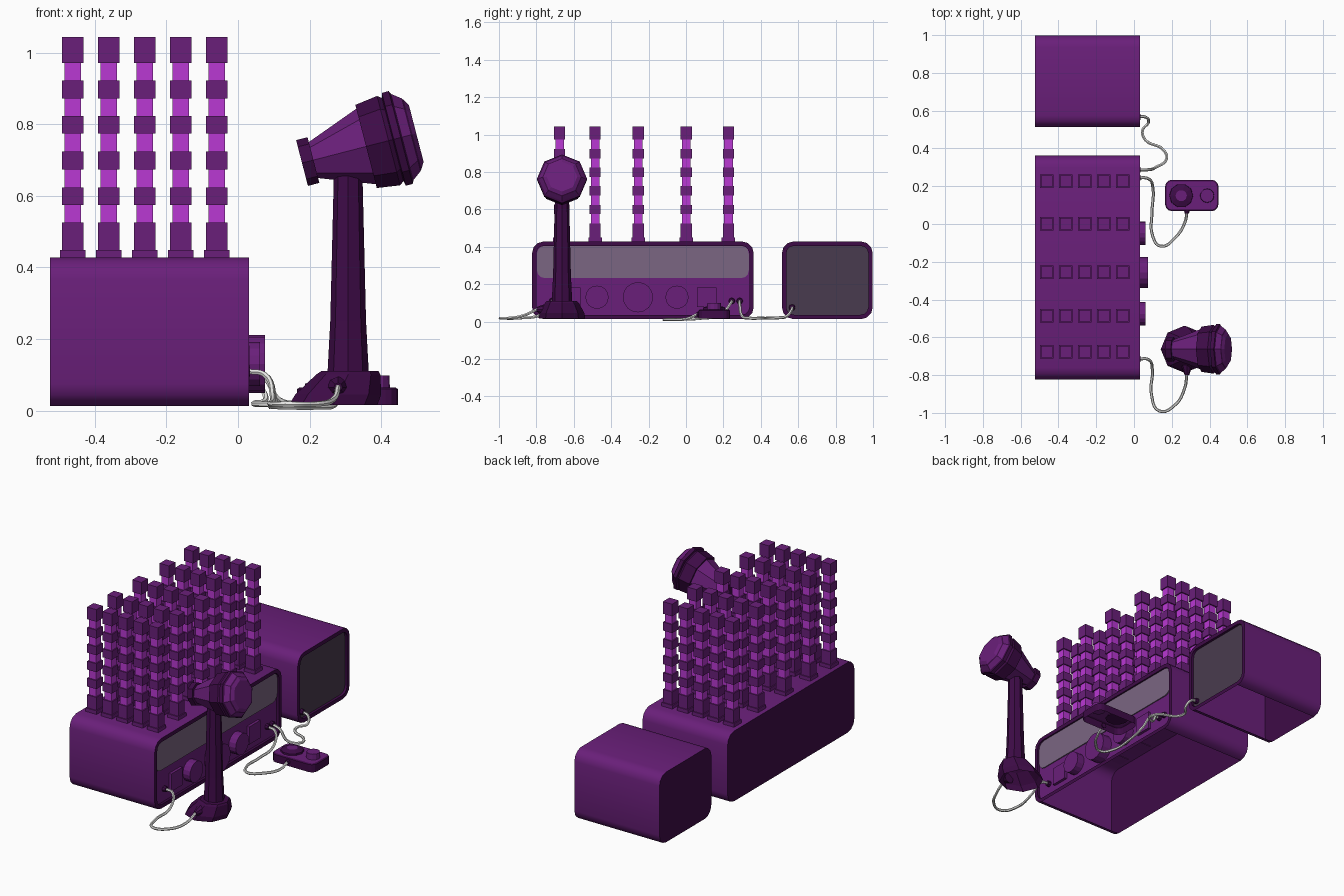
import bpy, bmesh, math
from mathutils import Matrix, Vector

if "Cube" in bpy.data.objects:
    bpy.data.objects.remove(bpy.data.objects["Cube"])


def mat(name, r, g, b):
    m = bpy.data.materials.new(name)
    lin = [((c / 255 + 0.055) / 1.055) ** 2.4 if c > 10 else c / 255 / 12.92 for c in (r, g, b)]
    m.diffuse_color = (*lin, 1)
    m.use_nodes = True
    m.node_tree.nodes["Principled BSDF"].inputs["Base Color"].default_value = m.diffuse_color
    return m


PURPLE = mat("purple", 106, 31, 122)
DARK = mat("dark_purple", 62, 11, 71)
BRIGHT = mat("bright_purple", 186, 56, 212)
SCREEN = mat("screen_grey", 123, 102, 130)
CLOTH = mat("speaker_grey", 73, 59, 78)
CABLE = mat("cable_grey", 248, 248, 246)


def finish(bm, name, mats, smooth=False):
    bmesh.ops.recalc_face_normals(bm, faces=bm.faces)
    me = bpy.data.meshes.new(name)
    bm.to_mesh(me)
    bm.free()
    ob = bpy.data.objects.new(name, me)
    bpy.context.collection.objects.link(ob)
    for m in mats:
        me.materials.append(m)
    if smooth:
        bpy.ops.object.select_all(action='DESELECT')
        ob.select_set(True)
        bpy.context.view_layer.objects.active = ob
        bpy.ops.object.shade_smooth_by_angle(angle=math.radians(32))
    return ob


def add_box(bm, x0, x1, y0, y1, z0, z1, mi=0):
    m = Matrix.Translation(((x0 + x1) / 2, (y0 + y1) / 2, (z0 + z1) / 2)) @ \
        Matrix.Diagonal((x1 - x0, y1 - y0, z1 - z0, 1))
    vs = bmesh.ops.create_cube(bm, size=1, matrix=m)["verts"]
    for f in {f for v in vs for f in v.link_faces}:
        f.material_index = mi


def open_bottom(bm):
    """Remove the flat underside, leaving a hollow shell."""
    bm.normal_update()
    low = min(v.co.z for v in bm.verts)
    under = [f for f in bm.faces if all(v.co.z < low + 1e-4 for v in f.verts)]
    bmesh.ops.delete(bm, geom=under, context='FACES')


def rounded(a0, a1, b0, b1, r, seg=3):
    """Outline of a rounded rectangle."""
    pts = []
    for i, (a, b) in enumerate([(a1 - r, b1 - r), (a0 + r, b1 - r), (a0 + r, b0 + r), (a1 - r, b0 + r)]):
        for k in range(seg + 1):
            t = math.pi / 2 * (i + k / seg)
            pts.append((a + r * math.cos(t), b + r * math.sin(t)))
    return pts


def prism(bm, lo, hi):
    """Closed solid between two matching loops; returns the end face."""
    a, b = [bm.verts.new(p) for p in lo], [bm.verts.new(p) for p in hi]
    n = len(a)
    for i in range(n):
        bm.faces.new((a[i], a[(i + 1) % n], b[(i + 1) % n], b[i]))
    bm.faces.new(a[::-1])
    return bm.faces.new(b)


def lathe(name, profile, matrix, mats, sides=8, pick=None, sy=1.0, hollow=False):
    """Rings of (distance, radius) along local z; pick gives a material per band."""
    bm = bmesh.new()
    rings = [[bm.verts.new(matrix @ Vector((r * math.cos(t), r * sy * math.sin(t), d)))
              for t in [2 * math.pi * i / sides for i in range(sides)]] for d, r in profile]
    for k in range(len(rings) - 1):
        for i in range(sides):
            j = (i + 1) % sides
            f = bm.faces.new((rings[k][i], rings[k][j], rings[k + 1][j], rings[k + 1][i]))
            f.material_index = pick[k] if pick else 0
    bm.faces.new(rings[0][::-1]).material_index = pick[0] if pick else 0
    bm.faces.new(rings[-1]).material_index = pick[-1] if pick else 0
    bmesh.ops.recalc_face_normals(bm, faces=bm.faces)
    if hollow:
        open_bottom(bm)
    return finish(bm, name, mats)


X0, X1, Z0, Z1 = -0.525, 0.031, 0.013, 0.428


def cabinet(name, y0, y1, front):
    """Rounded case with dark ends, a recessed front panel and no underside."""
    bm = bmesh.new()
    out = rounded(y0, y1, Z0, Z1, 0.062)
    end = prism(bm, [(X0, a, b) for a, b in out], [(X1, a, b) for a, b in out])
    for f in bm.faces:
        if len(f.verts) > 4:
            f.material_index = 1
    bmesh.ops.recalc_face_normals(bm, faces=bm.faces)
    bmesh.ops.inset_region(bm, faces=[end], thickness=0.023, use_even_offset=True)
    for f in bmesh.ops.extrude_discrete_faces(bm, faces=[end])["faces"]:
        f.material_index = 2
        bmesh.ops.translate(bm, verts=f.verts, vec=(-0.015, 0, 0))
        for e in f.edges:
            for g in e.link_faces:
                if g is not f:
                    g.material_index = 1
    open_bottom(bm)
    return finish(bm, name, [PURPLE, DARK, front], True)


cabinet("main_cabinet", -0.823, 0.362, PURPLE)
cabinet("speaker_cabinet", 0.513, 0.998, CLOTH)

# wide display plate on the main front
bm = bmesh.new()
o = rounded(-0.797, 0.336, 0.232, 0.405, 0.042)
prism(bm, [(0.015, a, b) for a, b in o], [(0.022, a, b) for a, b in o])
finish(bm, "display", [SCREEN])

# knobs and square keys on the main front
to_x = Matrix.Rotation(math.pi / 2, 4, 'Y')
for nm, y, r, h in (("left_knob", -0.476, 0.062, 0.062), ("centre_knob", -0.257, 0.081, 0.075),
                    ("right_knob", -0.048, 0.062, 0.062)):
    lathe(nm, [(0.012, r), (h, r)], Matrix.Translation((0, y, 0.13)) @ to_x, [PURPLE], 16)
for nm, y in (("left_key", -0.615), ("right_key", 0.112)):
    bm = bmesh.new()
    add_box(bm, 0.012, 0.032, y - 0.052, y + 0.052, 0.078, 0.182)
    finish(bm, nm, [PURPLE])

# five by five block of glowing towers
for i in range(5):
    for j, y in enumerate((-0.676, -0.486, -0.255, 0.001, 0.227)):
        x = -0.462 + i * 0.1007
        bm = bmesh.new()
        add_box(bm, x - 0.023, x + 0.023, y - 0.023, y + 0.023, 0.52, 0.98, 1)
        for w, z0, z1 in [(0.036, 0.425, 0.449), (0.03, 0.449, 0.525), (0.03, 0.972, 1.044)] + \
                [(0.03, z - 0.025, z + 0.025) for z in (0.599, 0.699, 0.799, 0.898)]:
            add_box(bm, x - w, x + w, y - w, y + w, z0, z1)
        finish(bm, f"tower_{i}_{j}", [PURPLE, BRIGHT])

# microphone stand: a base that leans forward and a tapering post
MY = -0.663
shear = Matrix.Identity(4)
shear[0][2] = 0.5
lathe("stand_base", [(0.015, 0.124), (0.045, 0.12), (0.1, 0.09), (0.11, 0.08)],
      Matrix.Translation((0.258, MY, 0)) @ shear, [DARK], hollow=True)
lathe("stand_post", [(0.1, 0.058), (0.25, 0.05), (0.66, 0.04)], Matrix.Translation((0.308, MY, 0)),
      [DARK], sy=0.95)

# tilted microphone head
tilt = Matrix.Translation((0.179, MY, 0.692)) @ Matrix.Rotation(math.pi / 2 - math.radians(14.5), 4, 'Y')
lathe("microphone_head",
      [(0, 0.048), (0, 0.066), (0.033, 0.066), (0.033, 0.052), (0.185, 0.109), (0.185, 0.12),
       (0.25, 0.129), (0.262, 0.12), (0.265, 0.134), (0.285, 0.134), (0.29, 0.124), (0.314, 0.106),
       (0.319, 0.1), (0.33, 0.082)],
      tilt, [PURPLE, DARK], pick=[1, 1, 1, 0, 1, 1, 1, 1, 1, 1, 0, 1, 0])

# hand control with two dials
bm = bmesh.new()
o = rounded(0.165, 0.447, 0.068, 0.234, 0.035, 3)
top = prism(bm, [(a, b, 0.015) for a, b in o], [(a, b, 0.06) for a, b in o])
for f in bm.faces:
    f.material_index = 1
bmesh.ops.recalc_face_normals(bm, faces=bm.faces)
bmesh.ops.inset_region(bm, faces=[top], thickness=0.008, depth=0.005)
top.material_index = 0
open_bottom(bm)
finish(bm, "hand_control", [PURPLE, DARK])
lathe("large_dial", [(0.06, 0.064), (0.075, 0.062), (0.085, 0.03), (0.085, 0.025)],
      Matrix.Translation((0.25, 0.15, 0)), [PURPLE, DARK], 10, pick=[1, 1, 0])
lathe("small_dial", [(0.06, 0.038), (0.098, 0.036)], Matrix.Translation((0.387, 0.15, 0)), [PURPLE], 12)

# plug sockets
for k, (y, z) in enumerate(((-0.715, 0.11), (0.245, 0.11), (0.287, 0.11), (0.567, 0.075))):
    lathe(f"socket_{k}", [(0.012, 0.018), (0.034, 0.015)], Matrix.Translation((0, y, z)) @ to_x, [DARK])
to_front = Matrix.Rotation(math.pi / 2, 4, 'X')
lathe("stand_socket", [(0, 0.03), (0.05, 0.012)], Matrix.Translation((0.28, -0.75, 0.065)) @ to_front, [DARK])
lathe("control_socket", [(0, 0.016), (0.02, 0.011)], Matrix.Translation((0.28, 0.075, 0.04)) @ to_front, [DARK])


def cable(name, pts):
    cu = bpy.data.curves.new(name, 'CURVE')
    cu.dimensions = '3D'
    cu.bevel_depth, cu.bevel_resolution, cu.resolution_u = 0.008, 1, 6
    sp = cu.splines.new('BEZIER')
    sp.bezier_points.add(len(pts) - 1)
    for bp, p in zip(sp.bezier_points, pts):
        bp.co = p
        bp.handle_left_type = bp.handle_right_type = 'AUTO'
    ob = bpy.data.objects.new(name, cu)
    bpy.context.collection.objects.link(ob)
    cu.materials.append(CABLE)
    bpy.ops.object.select_all(action='DESELECT')
    ob.select_set(True)
    bpy.context.view_layer.objects.active = ob
    bpy.ops.object.convert(target='MESH')
    bpy.ops.object.shade_smooth_by_angle(angle=math.radians(50))


cable("microphone_cable", [(0.02, -0.715, 0.11), (0.075, -0.717, 0.1), (0.097, -0.77, 0.04), (0.092, -0.9, 0.018),
                           (0.135, -0.99, 0.018), (0.22, -0.955, 0.018), (0.268, -0.87, 0.032), (0.28, -0.795, 0.066)])
cable("control_cable", [(0.02, 0.245, 0.11), (0.075, 0.24, 0.1), (0.1, 0.19, 0.04), (0.095, 0.06, 0.015),
                        (0.098, -0.06, 0.012), (0.14, -0.117, 0.01), (0.22, -0.07, 0.01), (0.27, 0.01, 0.016),
                        (0.28, 0.06, 0.04)])
cable("speaker_cable", [(0.02, 0.287, 0.11), (0.07, 0.287, 0.095), (0.115, 0.3, 0.03), (0.172, 0.345, 0.018),
                        (0.155, 0.393, 0.018), (0.06, 0.445, 0.018), (0.045, 0.495, 0.02), (0.077, 0.54, 0.03),
                        (0.06, 0.566, 0.065), (0.02, 0.567, 0.075)])
